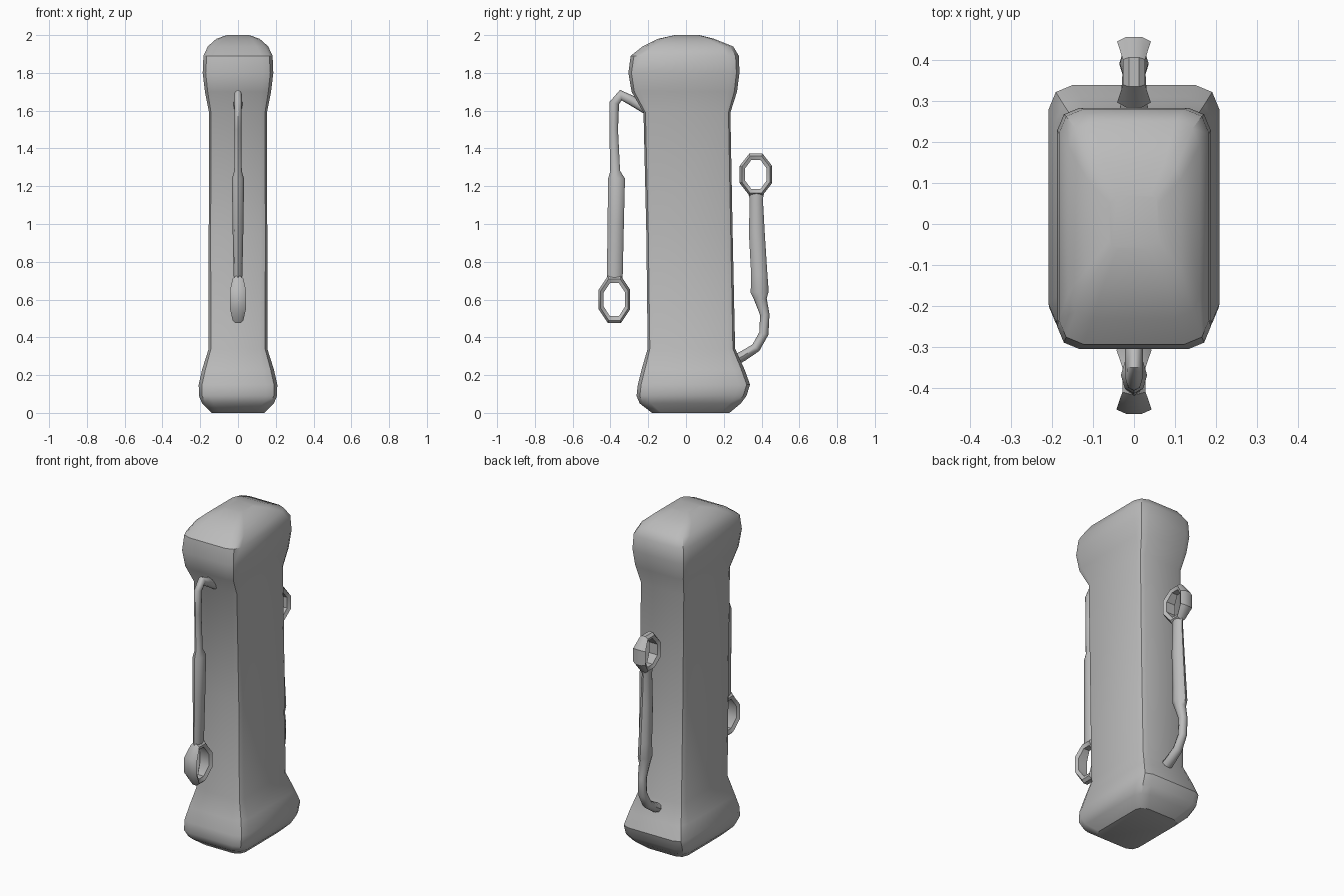
import bpy, bmesh, math
from mathutils import Vector

cube = bpy.data.objects.get("Cube")
if cube:
    bpy.data.objects.remove(cube)


def material(name, colour):
    mat = bpy.data.materials.new(name)
    mat.use_nodes = True
    mat.diffuse_color = colour
    bsdf = next(n for n in mat.node_tree.nodes if n.type == "BSDF_PRINCIPLED")
    bsdf.inputs["Base Color"].default_value = colour
    return mat


GREY = material("light grey", (0.5, 0.5, 0.5, 1))


def loft(name, rings, closed=False, angle=35):
    """Skin a list of equal-length point rings; cap the ends unless closed."""
    bm = bmesh.new()
    loops = [[bm.verts.new(p) for p in ring] for ring in rings]
    pairs = list(zip(loops, loops[1:]))
    if closed:
        pairs.append((loops[-1], loops[0]))
    else:
        bm.faces.new(loops[0])
        bm.faces.new(loops[-1])
    for a, b in pairs:
        for i in range(len(a)):
            j = (i + 1) % len(a)
            bm.faces.new((a[i], a[j], b[j], b[i]))
    bmesh.ops.recalc_face_normals(bm, faces=bm.faces)
    mesh = bpy.data.meshes.new(name)
    bm.to_mesh(mesh)
    bm.free()
    mesh.materials.append(GREY)
    obj = bpy.data.objects.new(name, mesh)
    bpy.context.collection.objects.link(obj)
    bpy.ops.object.select_all(action="DESELECT")
    obj.select_set(True)
    bpy.context.view_layer.objects.active = obj
    bpy.ops.object.shade_smooth_by_angle(angle=math.radians(angle))
    return obj


def slab(z, hx, front, back, corner):
    """Rectangle at height z with two-step rounded corners."""
    pts = []
    for k, (sx, y) in enumerate([(1, back), (-1, back), (-1, front), (1, front)]):
        sy = 1 if y == back else -1
        for step in range(3):
            a = math.radians(90 * k + 45 * step)
            pts.append((sx * (hx - corner) + corner * math.cos(a),
                        y - sy * corner + corner * math.sin(a), z))
    return pts


def tube(name, path):
    """Eight-sided tube along (y, z, in-plane radius, x radius) stations."""
    rings = []
    for i, (y, z, r, rx) in enumerate(path):
        a, b = path[max(i - 1, 0)], path[min(i + 1, len(path) - 1)]
        side = Vector((0, b[1] - a[1], a[0] - b[0])).normalized()
        rings.append([Vector((rx * math.cos(t), y, z)) + side * r * math.sin(t)
                      for t in (math.tau * k / 8 for k in range(8))])
    return loft(name, rings, angle=50)


def eyelet(name, y, z, outer, inner, depth):
    """Upright octagonal loop, thickest halfway up."""
    rings = []
    for k in range(8):
        t = math.tau * (k + 0.5) / 8
        c, s = math.cos(t), math.sin(t)
        h = depth * (1 - 0.45 * s * s)
        section = [(1, 0.45), (0.6, 1), (0, 0.7), (0, -0.7), (0.6, -1), (1, -0.45)]
        rings.append([(h * w, y + c * (inner[0] + (outer[0] - inner[0]) * f),
                       z + s * (inner[1] + (outer[1] - inner[1]) * f))
                      for f, w in section])
    return loft(name, rings, closed=True)


# Main housing: flared foot, slim shaft and domed head
loft("housing", [slab(*s) for s in [
    (0.0, 0.14, -0.18, 0.23, 0.05),
    (0.05, 0.19, -0.245, 0.29, 0.06),
    (0.09, 0.207, -0.262, 0.32, 0.06),
    (0.15, 0.208, -0.255, 0.339, 0.06),
    (0.23, 0.19, -0.235, 0.31, 0.06),
    (0.34, 0.155, -0.203, 0.26, 0.04),
    (0.95, 0.155, -0.21, 0.247, 0.035),
    (1.59, 0.153, -0.225, 0.235, 0.035),
    (1.70, 0.175, -0.288, 0.27, 0.05),
    (1.80, 0.187, -0.305, 0.283, 0.055),
    (1.89, 0.183, -0.293, 0.28, 0.06),
    (1.94, 0.16, -0.23, 0.25, 0.06),
    (1.98, 0.115, -0.15, 0.15, 0.04),
    (2.0, 0.06, -0.06, 0.07, 0.02)]])

# Front hanging lead with thicker grip and eyelet
tube("front_lead", [
    (-0.20, 1.60, 0.025, 0.025), (-0.29, 1.655, 0.026, 0.022),
    (-0.345, 1.682, 0.028, 0.022), (-0.38, 1.64, 0.026, 0.02),
    (-0.383, 1.5, 0.023, 0.018), (-0.375, 1.28, 0.026, 0.02),
    (-0.368, 1.24, 0.045, 0.032), (-0.372, 1.0, 0.043, 0.029),
    (-0.377, 0.73, 0.042, 0.023), (-0.38, 0.69, 0.04, 0.02)])
eyelet("front_eyelet", -0.379, 0.6, (0.09, 0.135), (0.062, 0.095), 0.046)

# Rear upright lead with thicker grip and eyelet
tube("rear_lead", [
    (0.24, 0.27, 0.03, 0.035), (0.30, 0.30, 0.027, 0.032),
    (0.37, 0.345, 0.025, 0.028), (0.412, 0.42, 0.025, 0.025),
    (0.417, 0.52, 0.025, 0.025), (0.395, 0.60, 0.033, 0.03),
    (0.39, 0.64, 0.048, 0.036), (0.388, 0.73, 0.043, 0.034),
    (0.375, 0.95, 0.042, 0.03), (0.372, 1.13, 0.035, 0.024),
    (0.371, 1.18, 0.045, 0.022)])
eyelet("rear_eyelet", 0.37, 1.262, (0.093, 0.119), (0.062, 0.084), 0.044)
